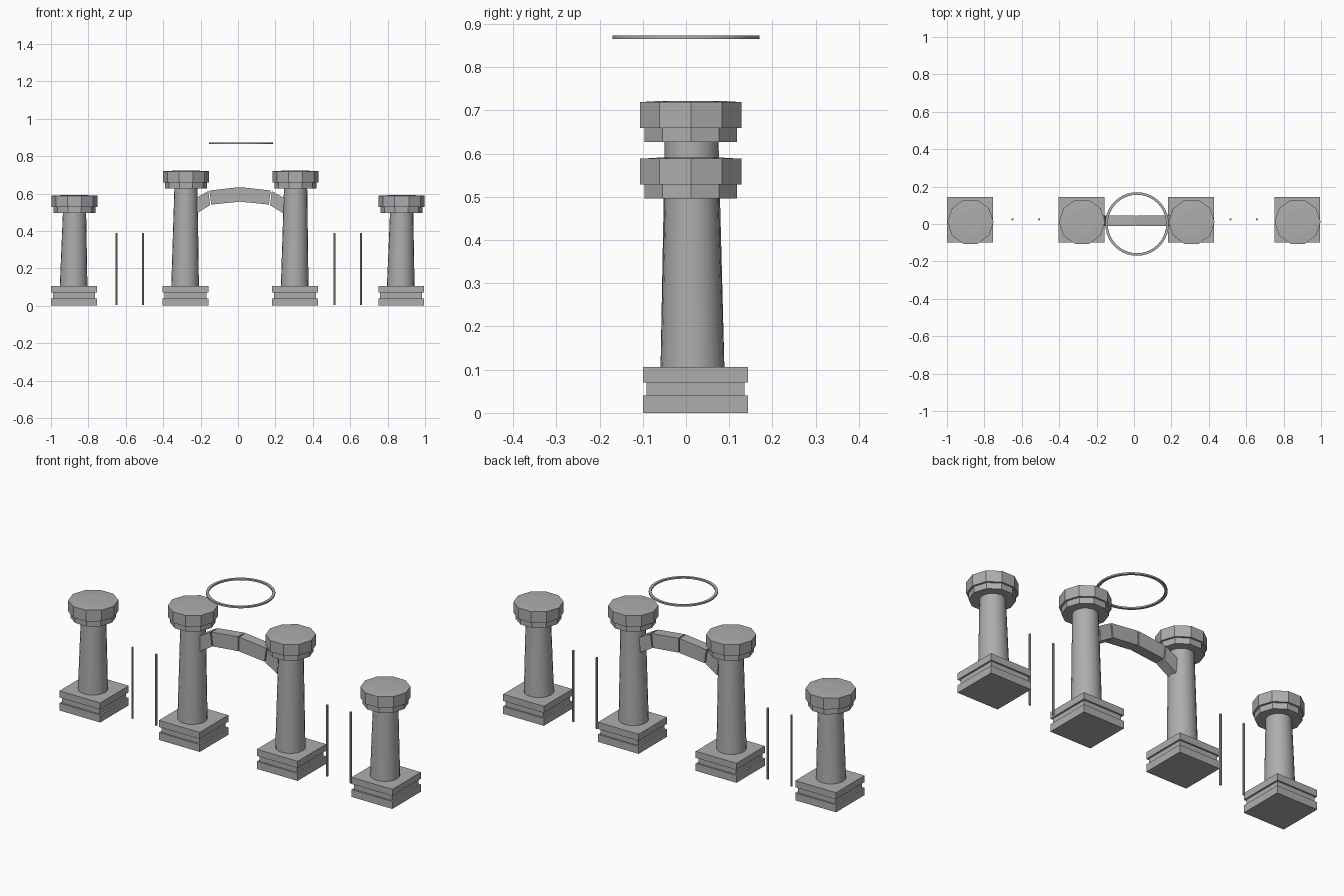
import bpy
import bmesh
from math import cos, sin, pi, radians

cube = bpy.data.objects.get("Cube")
if cube:
    bpy.data.objects.remove(cube)

stone = bpy.data.materials.new("grey stone")
stone.use_nodes = True
GREY = (0.42, 0.42, 0.42, 1)
stone.diffuse_color = GREY
stone.node_tree.nodes["Principled BSDF"].inputs["Base Color"].default_value = GREY


def finish(name, bm, smooth=False):
    bmesh.ops.recalc_face_normals(bm, faces=bm.faces)
    mesh = bpy.data.meshes.new(name)
    bm.to_mesh(mesh)
    bm.free()
    mesh.materials.append(stone)
    ob = bpy.data.objects.new(name, mesh)
    bpy.context.collection.objects.link(ob)
    if smooth:
        bpy.ops.object.select_all(action="DESELECT")
        ob.select_set(True)
        bpy.context.view_layer.objects.active = ob
        bpy.ops.object.shade_smooth_by_angle(angle=radians(30))
    return ob


def stack(name, sides, rings, turn=0.0, smooth=False):
    """Solid through rings of (x, y, z, radius)."""
    bm = bmesh.new()
    loops = []
    for x, y, z, r in rings:
        angles = [turn + 2 * pi * i / sides for i in range(sides)]
        loops.append([bm.verts.new((x + r * cos(a), y + r * sin(a), z)) for a in angles])
    for low, high in zip(loops, loops[1:]):
        for i in range(sides):
            j = (i + 1) % sides
            bm.faces.new((low[i], low[j], high[j], high[i]))
    bm.faces.new(loops[0])
    bm.faces.new(loops[-1])
    return finish(name, bm, smooth)


def column(name, x, top):
    # Square plinth with a recessed middle course
    half, inset = 0.122, 0.113
    steps = [(0, half), (0.04, half), (0.04, inset), (0.07, inset), (0.07, half), (0.106, half)]
    stack(name + "_plinth", 4, [(x, 0.022, z, h * 2 ** 0.5) for z, h in steps], pi / 4)
    # Tapered round shaft
    neck = top - 0.092
    stack(name + "_shaft", 20, [(x - 0.002, 0.015, 0.1, 0.074),
                                (x + 0.003, 0.013, neck + 0.01, 0.062)], smooth=True)
    # Faceted two-step capital with a slightly crowned top
    steps = [(neck, 0.112), (neck + 0.032, 0.112), (neck + 0.032, 0.123),
             (top, 0.123), (top + 0.003, 0.07)]
    stack(name + "_capital", 10, [(x + 0.003, 0.011, z, r) for z, r in steps])


column("right_outer_column", -0.877, 0.588)
column("right_inner_column", -0.281, 0.719)
column("left_inner_column", 0.305, 0.719)
column("left_outer_column", 0.872, 0.588)

# Arch stones: half profile from crown to springing, mirrored about the middle
MID_X, FRONT_Y, BACK_Y = 0.011, -0.01, 0.046
upper = [(0.003, 0.634), (0.164, 0.616), (0.17, 0.613), (0.238, 0.574)]
lower = [(0.003, 0.556), (0.154, 0.541), (0.16, 0.538), (0.23, 0.495)]
for side, label in ((-1, "right"), (1, "left")):
    for k, part in ((0, "crown"), (2, "springing")):
        outline = [upper[k], upper[k + 1], lower[k + 1], lower[k]]
        bm = bmesh.new()
        face = bm.faces.new([bm.verts.new((MID_X + side * x, FRONT_Y, z)) for x, z in outline])
        new = bmesh.ops.extrude_face_region(bm, geom=[face])["geom"]
        bmesh.ops.translate(bm, vec=(0, BACK_Y - FRONT_Y, 0),
                            verts=[v for v in new if isinstance(v, bmesh.types.BMVert)])
        finish(f"{label}_arch_{part}_stone", bm)

# Thin upright poles
for i, x in enumerate((-0.649, -0.508, 0.516, 0.657)):
    stack(f"pole_{i + 1}", 8, [(x, 0.025, 0.003, 0.006), (x, 0.025, 0.388, 0.006)], smooth=True)

# Floating flat ring
SIDES = 40
bm = bmesh.new()
section = [(0.156, 0.865), (0.17, 0.865), (0.17, 0.873), (0.156, 0.873)]
loops = []
for i in range(SIDES):
    a = 2 * pi * i / SIDES
    loops.append([bm.verts.new((0.016 + r * cos(a), r * sin(a), z)) for r, z in section])
for i in range(SIDES):
    here, there = loops[i], loops[(i + 1) % SIDES]
    for k in range(4):
        m = (k + 1) % 4
        bm.faces.new((here[k], here[m], there[m], there[k]))
finish("floating_ring", bm, True)
